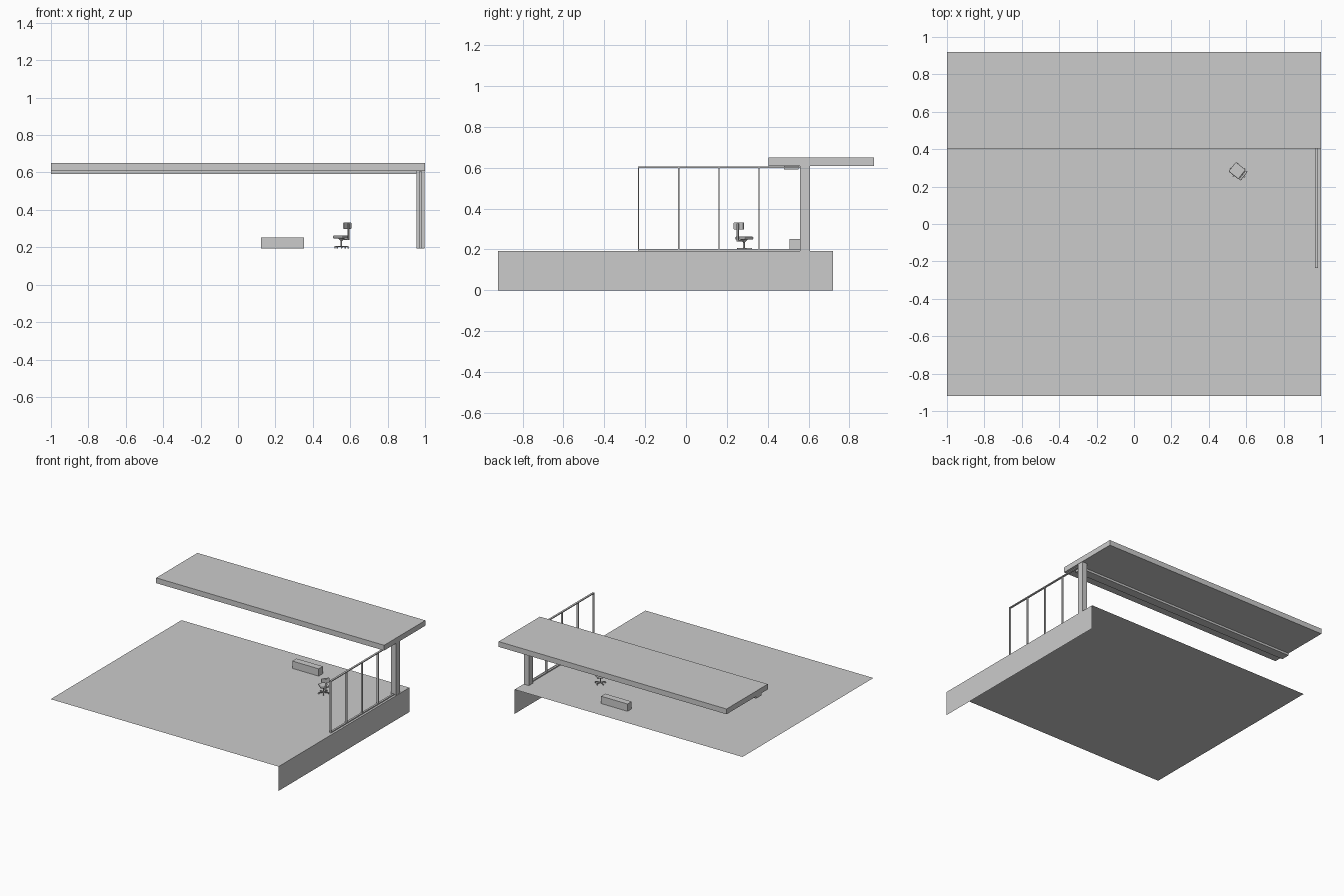
import bpy, bmesh, math
from mathutils import Matrix, Vector

if "Cube" in bpy.data.objects:
    bpy.data.objects.remove(bpy.data.objects["Cube"])

FLOOR = 0.193


def add_mesh(name, bm, matrix=None):
    mesh = bpy.data.meshes.new(name)
    bm.to_mesh(mesh)
    bm.free()
    obj = bpy.data.objects.new(name, mesh)
    bpy.context.collection.objects.link(obj)
    if matrix:
        obj.matrix_world = matrix
    return obj


def box(name, lo, hi, matrix=None, bevel=0.0):
    bm = bmesh.new()
    bmesh.ops.create_cube(bm, size=1)
    lo, hi = Vector(lo), Vector(hi)
    for v in bm.verts:
        v.co = Vector((v.co[i] * (hi[i] - lo[i]) + (lo[i] + hi[i]) / 2 for i in range(3)))
    obj = add_mesh(name, bm, matrix)
    if bevel:
        mod = obj.modifiers.new("soft_edges", "BEVEL")
        mod.width, mod.segments = bevel, 2
    return obj


def quad(name, corners):
    bm = bmesh.new()
    bm.faces.new([bm.verts.new(c) for c in corners])
    return add_mesh(name, bm)


def cone(name, r1, r2, z1, z2, matrix, sides=12):
    bm = bmesh.new()
    bmesh.ops.create_cone(bm, cap_ends=True, segments=sides, radius1=r1, radius2=r2,
                          depth=z2 - z1, matrix=Matrix.Translation((0, 0, (z1 + z2) / 2)))
    return add_mesh(name, bm, matrix)


# Floor sheet and its single side skirt
quad("floor", [(-1, -0.92, FLOOR), (1, -0.92, FLOOR), (1, 0.72, FLOOR), (-1, 0.72, FLOOR)])
quad("floor_side", [(1, -0.92, 0), (1, 0.72, 0), (1, 0.72, FLOOR), (1, -0.92, FLOOR)])

# Roof slab, beam under it, and corner column
box("roof", (-1, 0.403, 0.608), (1, 0.92, 0.65))
box("roof_beam", (-1, 0.48, 0.591), (0.955, 0.55, 0.608))
box("column", (0.954, 0.558, FLOOR), (0.998, 0.607, 0.608))

# Window frame: two rails and evenly spaced mullions
X0, X1 = 0.968, 0.983
box("frame_bottom_rail", (X0, -0.236, FLOOR), (X1, 0.558, 0.201))
box("frame_top_rail", (X0, -0.236, 0.598), (X1, 0.558, 0.605))
for i in range(4):
    y = -0.236 + i * 0.197
    box(f"frame_mullion_{i}", (X0, y, 0.201), (X1, y + 0.006, 0.598))

# Low bench
box("bench", (0.122, 0.506, FLOOR), (0.354, 0.558, 0.251))

# Office chair, local origin on the floor, back towards local +y
chair = Matrix.Translation((0.553, 0.284, FLOOR)) @ Matrix.Rotation(math.radians(-128.5), 4, "Z")
box("chair_seat", (-0.032, -0.036, 0.055), (0.032, 0.032, 0.070), chair, 0.005)
box("chair_back", (-0.030, 0.034, 0.104), (0.030, 0.046, 0.140), chair, 0.004)
box("chair_back_post", (-0.005, 0.046, 0.048), (0.005, 0.052, 0.135), chair)
box("chair_back_arm", (-0.005, 0.0, 0.046), (0.005, 0.052, 0.052), chair)
cone("chair_mechanism", 0.005, 0.019, 0.041, 0.055, chair)
cone("chair_stem", 0.004, 0.004, 0.010, 0.045, chair)
for i in range(5):
    leg = chair @ Matrix.Rotation(i * math.tau / 5, 4, "Z")
    box(f"chair_leg_{i}", (0.0, -0.003, 0.009), (0.039, 0.003, 0.014), leg)
    box(f"chair_castor_{i}", (0.033, -0.003, 0.001), (0.041, 0.003, 0.009), leg, 0.002)
